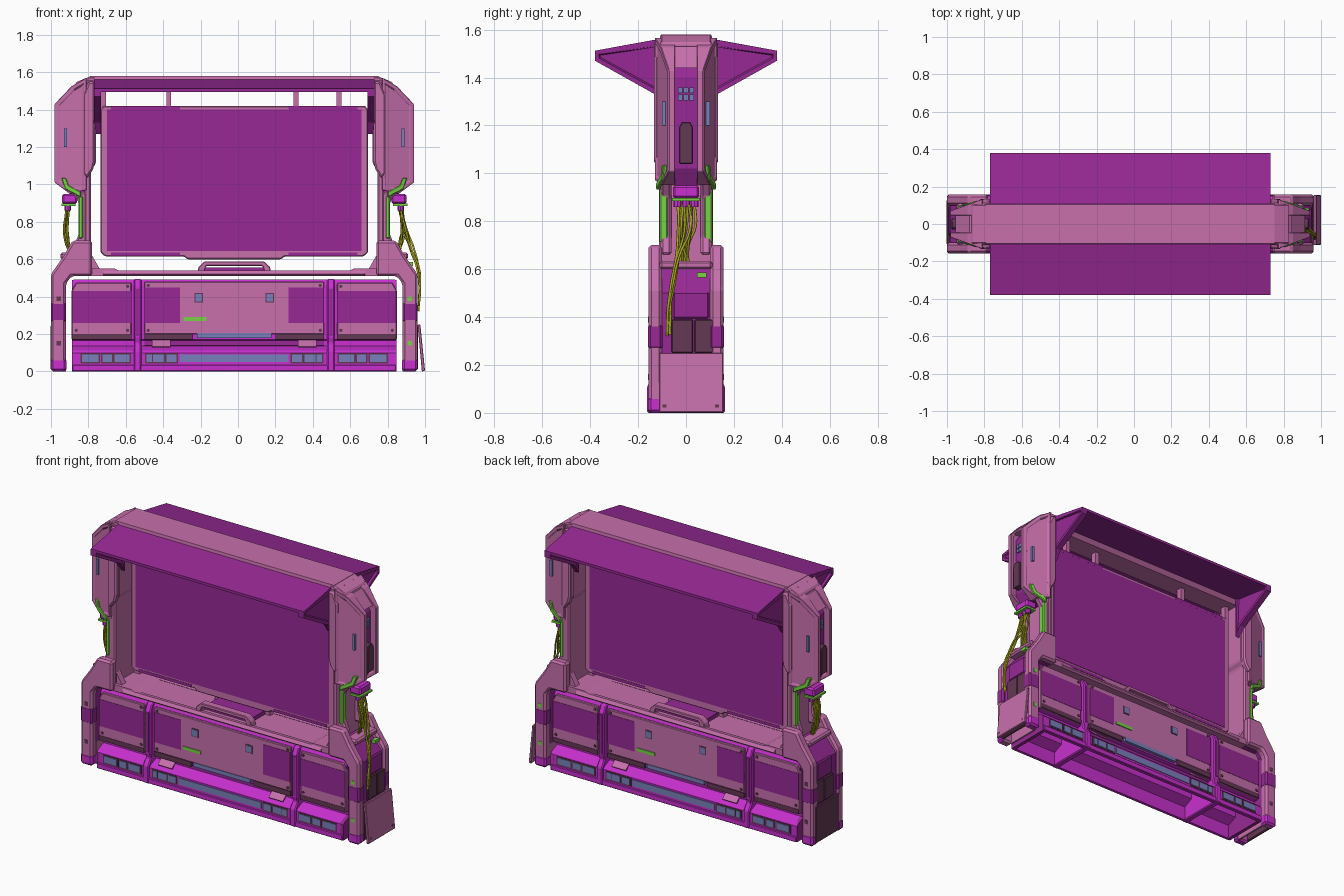
import bpy, bmesh, math, random
from mathutils import Vector

if "Cube" in bpy.data.objects:
    bpy.data.objects.remove(bpy.data.objects["Cube"])

random.seed(4)
CX = -0.02  # the symmetric body sits slightly left because of the loose panel

def mat(name, r, g, b):
    m = bpy.data.materials.new(name)
    m.diffuse_color = (r, g, b, 1)
    m.use_nodes = True
    m.node_tree.nodes["Principled BSDF"].inputs["Base Color"].default_value = m.diffuse_color
    return m

PINK = mat("pink", .57, .16, .41)
PURPLE = mat("purple", .31, .022, .30)
MAGENTA = mat("magenta", .58, .03, .62)
MAUVE = mat("mauve", .13, .04, .09)
GREEN = mat("green", .19, .65, .06)
BLUE = mat("blue", .19, .22, .50)
YELLOW = mat("yellow", .40, .39, .015)

def prism(name, pts, axis, a, b, m, mirror="", bevel=0, inset=None, taper=None):
    """Extrude a 2D profile from a to b; taper=(x0, slope) leans the outer y face in beyond x0."""
    def co(p, t):
        return {"x": (t, p[0], p[1]), "y": (p[0], t, p[1]), "z": (p[0], p[1], t)}[axis]
    bm = bmesh.new()
    lo = [bm.verts.new(co(p, a)) for p in pts]
    hi = [bm.verts.new(co(p, b)) for p in pts]
    caps = [bm.faces.new(lo), bm.faces.new(hi)]
    n = len(pts)
    for i in range(n):
        bm.faces.new((lo[i], lo[(i + 1) % n], hi[(i + 1) % n], hi[i]))
    bmesh.ops.recalc_face_normals(bm, faces=bm.faces)
    if inset:
        bmesh.ops.inset_individual(bm, faces=caps, thickness=inset[0], depth=0)
        bmesh.ops.inset_individual(bm, faces=caps, thickness=inset[1] * .6, depth=-inset[1])
    if taper:
        for v in bm.verts:
            if v.co.y > .08:
                v.co.y *= 1 - taper[1] * max(0, v.co.x - taper[0])
    me = bpy.data.meshes.new(name)
    bm.to_mesh(me)
    bm.free()
    me.materials.append(m)
    ob = bpy.data.objects.new(name, me)
    ob.location.x = CX
    bpy.context.collection.objects.link(ob)
    if bevel:
        bv = ob.modifiers.new("chamfer", "BEVEL")
        bv.width, bv.segments, bv.limit_method = bevel, 1, "ANGLE"
    if mirror:
        mm = ob.modifiers.new("mirror", "MIRROR")
        mm.use_axis = ("x" in mirror, "y" in mirror, False)
        mm.use_mirror_merge = False
    return ob

def box(name, x, y, z, m, mirror="", bevel=0):
    return prism(name, [(x[0], z[0]), (x[1], z[0]), (x[1], z[1]), (x[0], z[1])],
                 "y", y[0], y[1], m, mirror, bevel)

def disc(name, x, z, y0, y1, r, m, mirror="", sides=8):
    pts = [(x + r * math.cos(2 * math.pi * i / sides), z + r * math.sin(2 * math.pi * i / sides))
           for i in range(sides)]
    return prism(name, pts, "y", y0, y1, m, mirror)

def both(half):
    return half + [(-y, z) for y, z in reversed(half)]

# --- Base: hollow shell open below, with end plates
half = [(.15, 0), (.15, .10), (.14, .112), (.085, .135), (.085, .165), (.115, .17), (.115, .46), (.10, .49)]
inner = [(.07, .46), (.07, .12), (.135, .09), (.135, 0)]
prism("base_shell", both(half) + [(-y, z) for y, z in reversed(inner)] + inner, "x", -.865, .865, MAGENTA)
prism("base_end", both(half), "x", .845, .868, PURPLE, "x")
prism("base_top_cap", [(-.86, -.10), (.86, -.10), (.86, .10), (-.86, .10)], "z", .475, .492, PINK)

# --- Base front and back panels
prism("centre_panel", [(-.48, .20), (.48, .20), (.48, .48), (-.48, .48)], "y", .11, .13, PINK, "y", .004)
prism("outer_panel", [(.55, .17), (.87, .17), (.87, .43), (.845, .475), (.55, .475)], "y", .11, .13, PINK, "xy", .004)
box("centre_dark_patch", (.29, .48), (.12, .132), (.26, .45), PURPLE, "xy")
box("outer_dark_patch", (.55, .865), (.12, .132), (.26, .43), PURPLE, "xy")
box("lower_dark_strip", (.22, .48), (.11, .13), (.17, .20), MAUVE, "xy")
box("outer_dark_strip", (.55, .865), (.12, .132), (.17, .20), MAUVE, "xy")
box("centre_blue_strip", (-.20, .20), (.11, .135), (.18, .205), BLUE, "y")
box("blue_square_frame", (.167, .213), (.12, .133), (.37, .42), MAUVE, "xy")
box("blue_square", (.172, .208), (.12, .135), (.375, .415), BLUE, "xy")
for s in (-1, 1):
    box("green_bar", (s * .21 - .062, s * .21 + .062), (s * .12, s * .136), (.27, .29), GREEN)
for x, z in ((.46, .46), (.46, .22), (.57, .455), (.57, .22), (.845, .22)):
    disc("panel_screw", x, z, .12, .135, .009, MAUVE, "xy")

# --- Kick strip lights and tilted tags
box("kick_light_long", (-.29, .29), (.14, .154), (.05, .09), BLUE, "y")
for x, w in ((.335, .055), (.405, .06), (.60, .08), (.68, .05), (.77, .09), (.455, .03)):
    box("kick_light_frame", (x - w / 2 - .008, x + w / 2 + .008), (.14, .153), (.042, .098), MAUVE, "xy")
    box("kick_light", (x - w / 2, x + w / 2), (.14, .156), (.05, .09), BLUE, "xy")
prism("tilted_tag", [(.10, .165), (.145, .128), (.150, .134), (.105, .172)], "x", .34, .44, PINK, "xy")
prism("kick_recess_fill", [(.08, .135), (.09, .14), (.09, .165), (.08, .165)], "x", -.48, .48, PURPLE, "y")
box("kick_edge", (-.865, .865), (.145, .158), (0, .035), MAGENTA, "y", .004)

# --- Vertical dividers clamped over the base
clamp = [(.163, 0), (.163, .11), (.135, .15), (.143, .18), (.143, .45), (.12, .495)]
prism("base_divider", both(clamp), "x", .497, .537, MAGENTA, "x", .006)
box("divider_groove", (.508, .526), (.13, .146), (.19, .44), PURPLE, "xy")

# --- Sill above the base with raised ends and grab handles
prism("sill", [(-.77, .51), (.77, .51), (.77, .55), (.64, .55), (.60, .53), (-.60, .53), (-.64, .55), (-.77, .55)],
      "y", -.13, .13, PINK)
prism("sill_rail", [(.13, .51), (.142, .52), (.13, .54), (.10, .535)], "x", -.70, .70, PINK, "y")
prism("sill_handle", [(-.20, .52), (-.19, .56), (-.16, .588), (.16, .588), (.19, .56), (.20, .52),
                      (.165, .52), (.15, .565), (-.15, .565), (-.165, .52)], "y", .07, .12, PINK, "y", .004)
box("handle_recess", (-.16, .16), (-.07, .07), (.52, .555), PURPLE)

# --- Screen, double sided and thin
prism("screen_frame", [(-.715, .635), (-.69, .615), (-.27, .615), (-.25, .60), (.25, .60), (.27, .615), (.69, .615),
                       (.715, .635), (.715, 1.40), (.70, 1.42), (-.70, 1.42), (-.715, 1.40)],
      "y", -.026, .026, PINK, "", .006)
box("screen_face", (-.68, .68), (-.029, .029), (.645, 1.40), PURPLE)
for z in (.618, 1.401):
    box("screen_edge_strip", (.29, .66), (-.028, .028), (z, z + .018), PURPLE, "x")
for x in (-.70, -.35, .33, .56):
    box("screen_hanger", (x - .013, x + .013), (-.02, .02), (1.40, 1.54), PINK)

# --- Roof beam, sloping canopies and end gussets
prism("roof_beam", [(-.105, 1.58), (.105, 1.58), (.11, 1.55), (.07, 1.505), (-.07, 1.505), (-.11, 1.55)],
      "x", -.77, .77, PINK)
prism("canopy", [(.09, 1.565), (.38, 1.512), (.38, 1.495), (.09, 1.53)], "x", -.75, .75, PURPLE, "y")
prism("canopy_gusset", [(.09, 1.55), (.38, 1.51), (.38, 1.47), (.13, 1.33), (.09, 1.27)],
      "x", .712, .751, PURPLE, "xy", 0, (.02, .012))

# --- Legs and shoulders: two side frames with a raised core between, open underneath
shoulder = [(.90, 0), (.98, 0), (.98, .52), (.91, .62), (.865, .70), (.76, .70), (.76, .51), (.87, .51), (.90, .47)]
prism("leg_frame", shoulder, "y", .10, .157, PINK, "xy", .012)
prism("leg_core", [(.905, .12), (.965, .12), (.965, .50), (.88, .60), (.77, .60), (.77, .515), (.875, .515), (.905, .48)],
      "y", -.105, .105, PURPLE, "x")
box("leg_inner_wall", (.90, .912), (-.11, .11), (0, .14), PINK, "x")
box("leg_foot", (.898, .981), (.10, .159), (0, .07), MAGENTA, "xy", .012)
box("leg_band", (.899, .981), (.098, .158), (.265, .37), PURPLE, "xy", .01)
box("leg_side_plate", (.96, .978), (-.06, .03), (.25, .39), MAUVE, "x", .004)
box("leg_side_plate_small", (.96, .978), (.036, .125), (.25, .39), MAUVE, "x", .004)
box("leg_lower_cover", (.965, .983), (-.11, .13), (.01, .245), MAUVE, "x", .005)
box("leg_upper_box", (.93, .972), (-.055, .095), (.395, .505), PURPLE, "x", .006)
box("shoulder_bridge", (.85, .93), (-.11, .11), (.60, .635), PINK, "x", .01)
box("shoulder_light", (.93, .955), (.045, .085), (.565, .585), GREEN)
for z in (.15, .39):
    for x, m in ((-.938, MAUVE), (.938, GREEN)):
        box("leg_bolt", (x - .012, x + .012), (-.159, .159), (z - .012, z + .012), m)

# --- Loose cover leaning on the right leg
prism("loose_cover", [(1.003, 0), (1.02, .003), (.995, .25), (.98, .25)], "y", -.112, .155, PINK, "", .003)
for y in (-.09, .13):
    box("loose_cover_screw", (1.0, 1.018), (y - .008, y + .008), (.02, .036), MAUVE)

# --- Inner posts and necks
prism("inner_post", [(.765, .53), (.765, 1.08), (.74, 1.11), (.74, 1.56), (.80, 1.56), (.80, .53)],
      "y", -.112, .112, PINK, "x", .008)
prism("neck_side", [(.77, .66), (.86, .66), (.83, .74), (.83, .90), (.87, .96), (.77, .96)],
      "y", .06, .106, PINK, "xy", .01)
prism("neck_brace", [(.76, .55), (.72, .55), (.76, .62)], "y", .07, .11, PINK, "xy")
box("neck_green_panel", (.808, .834), (.075, .110), (.71, .94), GREEN, "xy", .006)
prism("neck_green_elbow", [(.82, .93), (.905, .975), (.925, 1.035), (.90, 1.035), (.885, .995), (.82, .96)],
      "y", .085, .132, GREEN, "xy", .004, None, (.80, 2.3))

# --- Upper pillar: cheeks leaning inward either side of a recessed core
prism("pillar_cheek", [(.79, .97), (.88, .95), (.96, 1.01), (.96, 1.43), (.87, 1.525), (.80, 1.565), (.79, 1.565)],
      "y", .045, .130, PINK, "xy", .007, (.022, .007), (.80, 2.8))
prism("pillar_edge_rail", [(.755, 1.08), (.79, 1.03), (.81, 1.06), (.81, 1.48), (.78, 1.55), (.745, 1.55), (.745, 1.12)],
      "y", .09, .134, PINK, "xy", .01)
prism("pillar_core", [(.78, .95), (.88, .95), (.915, 1.02), (.915, 1.40), (.84, 1.53), (.78, 1.53)],
      "y", -.055, .055, PURPLE, "x")
prism("pillar_head", [(.74, 1.50), (.85, 1.50), (.85, 1.545), (.77, 1.578), (.74, 1.578)],
      "y", -.108, .108, PINK, "x", .008)
prism("pillar_cap", [(.84, 1.44), (.935, 1.44), (.86, 1.53), (.84, 1.53)], "y", -.05, .05, PINK, "x")
prism("pillar_hatch", [(-.03, 1.04), (.03, 1.04), (.03, 1.19), (.018, 1.215), (-.018, 1.215), (-.03, 1.19)],
      "x", .91, .955, MAUVE, "x", .004)
box("pillar_slot_light", (.895, .91), (.07, .10), (1.20, 1.30), BLUE, "xy")
for y in (-.024, 0, .024):
    for z in (1.305, 1.335):
        box("pillar_status_light", (.91, .925), (y - .01, y + .01), (z, z + .024), BLUE, "x")

# --- Cable sockets under the upper pillar
box("socket_block", (.84, .92), (-.055, .055), (.895, .95), MAGENTA, "x", .01)
box("socket_ring", (.85, .925), (-.058, .058), (.885, .897), GREEN, "x")
for y in (-.035, 0, .035):
    pts = [(.89 + .017 * math.cos(i * math.pi / 4), y + .017 * math.sin(i * math.pi / 4)) for i in range(8)]
    prism("cable_socket", pts, "z", .86, .89, MAGENTA, "x")

# --- Drooping cables; the right bundle runs down outside the leg
def cable(name, pts):
    cu = bpy.data.curves.new(name, "CURVE")
    cu.dimensions, cu.bevel_depth, cu.bevel_resolution, cu.resolution_u = "3D", .0055, 1, 5
    sp = cu.splines.new("BEZIER")
    sp.bezier_points.add(len(pts) - 1)
    for b, p in zip(sp.bezier_points, pts):
        b.co = Vector(p)
        b.handle_left_type = b.handle_right_type = "AUTO"
    cu.materials.append(YELLOW)
    ob = bpy.data.objects.new(name, cu)
    ob.location.x = CX
    bpy.context.collection.objects.link(ob)

j = lambda v, r=.012: v + random.uniform(-r, r)
for s in (-1, 1):
    for i in range(7):
        y = -.036 + .012 * i
        cable("short_cable", [(s * j(.89), y, .87), (s * j(.90), j(y * .8), .78),
                              (s * j(.895), j(y * .6), .70), (s * j(.87), j(y * .4), .62)])
for i in range(5):
    y = -.03 + .012 * i
    cable("long_cable", [(.89, y, .87), (j(.91), j(y), .76), (j(.95), j(-.03), .66),
                         (j(.985, .006), j(-.06), .54), (j(.993, .005), j(-.07, .008), .42), (.985, j(-.072, .008), j(.33))])
